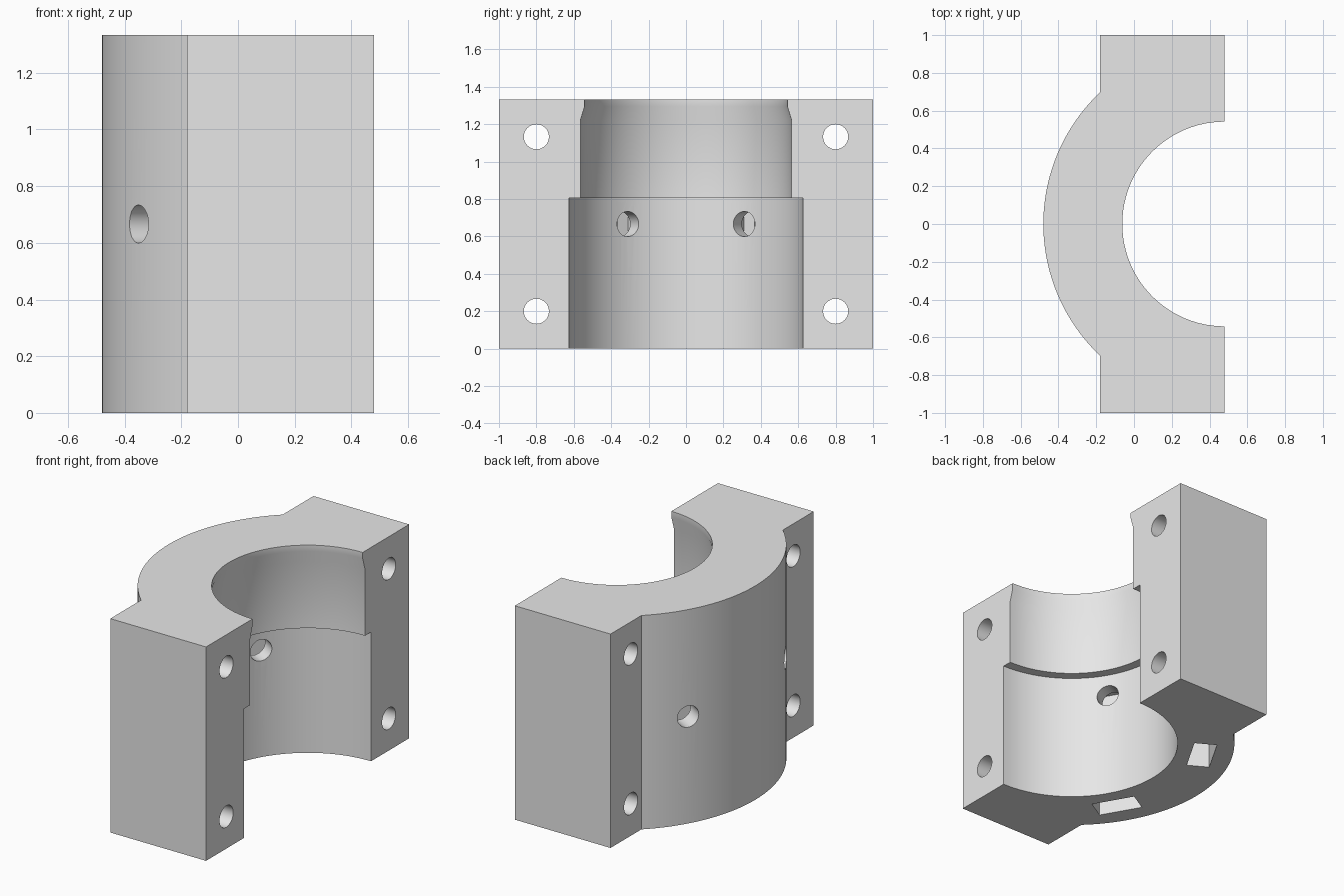
import bpy, bmesh, math
from mathutils import Matrix, Vector

cube = bpy.data.objects.get("Cube")
if cube:
    bpy.data.objects.remove(cube, do_unlink=True)

AXIS_X = 0.48      # bore axis, lying in the split plane
HEIGHT = 1.333
FLANGE_X = -0.18   # rear face of the bolt flanges
OUTER_R = 0.96
HOLE_R = 0.067
MID_Z = HEIGHT / 2

grey = bpy.data.materials.new("plain grey")
grey.use_nodes = True
grey.diffuse_color = (0.8, 0.8, 0.8, 1)
grey.node_tree.nodes["Principled BSDF"].inputs["Base Color"].default_value = (0.8, 0.8, 0.8, 1)


def make_object(name, bm):
    bmesh.ops.recalc_face_normals(bm, faces=bm.faces[:])
    mesh = bpy.data.meshes.new(name)
    bm.to_mesh(mesh)
    bm.free()
    mesh.materials.append(grey)
    obj = bpy.data.objects.new(name, mesh)
    bpy.context.collection.objects.link(obj)
    return obj


def cut(target, cutter):
    """Subtract the cutter, then discard it."""
    cutter.hide_render = True
    mod = target.modifiers.new("cut", 'BOOLEAN')
    mod.operation = 'DIFFERENCE'
    mod.solver = 'EXACT'
    mod.object = cutter
    bpy.ops.object.select_all(action='DESELECT')
    bpy.context.view_layer.objects.active = target
    target.select_set(True)
    bpy.ops.object.modifier_apply(modifier=mod.name)
    bpy.data.objects.remove(cutter, do_unlink=True)


def rod(name, center, direction, length):
    turn = Vector(direction).to_track_quat('Z', 'Y').to_matrix().to_4x4()
    bm = bmesh.new()
    bmesh.ops.create_cone(bm, cap_ends=True, segments=32, radius1=HOLE_R, radius2=HOLE_R,
                          depth=length, matrix=Matrix.Translation(center) @ turn)
    return make_object(name, bm)


# Clamp body: arched back between two square flanges
half = math.asin((AXIS_X - FLANGE_X) / OUTER_R)
sweep = math.pi / 2 - half
outline = [(AXIS_X, -1), (AXIS_X, 1), (FLANGE_X, 1)]
for i in range(49):
    a = sweep * (1 - i / 24)
    outline.append((AXIS_X - OUTER_R * math.cos(a), OUTER_R * math.sin(a)))
outline.append((FLANGE_X, -1))
bm = bmesh.new()
base = bm.faces.new([bm.verts.new((x, y, 0)) for x, y in outline])
top = bmesh.ops.extrude_face_region(bm, geom=[base])
bmesh.ops.translate(bm, vec=(0, 0, HEIGHT),
                    verts=[v for v in top["geom"] if isinstance(v, bmesh.types.BMVert)])
body = make_object("clamp_half", bm)

# Stepped bore with a tapered lip at the top
profile = [(0, -0.1), (0.625, -0.1), (0.625, 0.805), (0.565, 0.805),
           (0.565, 1.22), (0.542, 1.295), (0.542, 1.45), (0, 1.45)]
bm = bmesh.new()
verts = [bm.verts.new((AXIS_X + r, 0, z)) for r, z in profile]
edges = [bm.edges.new(pair) for pair in zip(verts, verts[1:])]
bmesh.ops.spin(bm, geom=verts + edges, cent=(AXIS_X, 0, 0), axis=(0, 0, 1),
               angle=math.tau, steps=96)
bmesh.ops.remove_doubles(bm, verts=bm.verts[:], dist=0.0005)
cut(body, make_object("bore_cutter", bm))

for side in (-1, 1):
    # Bolt holes through the flanges
    for z in (0.2, HEIGHT - 0.2):
        cut(body, rod("bolt_cutter", (0.15, side * 0.8, z), (1, 0, 0), 1))

    # Radial screw hole and its nut slot, open at the bottom
    angle = math.radians(180 - side * 30)
    ray = Vector((math.cos(angle), math.sin(angle), 0))
    axis = Vector((AXIS_X, 0, 0))
    cut(body, rod("screw_cutter", axis + ray * 0.8 + Vector((0, 0, MID_Z)), ray, 0.7))
    bm = bmesh.new()
    place = Matrix.Translation(axis + ray * 0.78 + Vector((0, 0, 0.35)))
    size = Matrix.Diagonal((0.135, 0.265, 0.9, 1))
    bmesh.ops.create_cube(bm, size=1, matrix=place @ Matrix.Rotation(angle, 4, 'Z') @ size)
    cut(body, make_object("nut_slot_cutter", bm))

bpy.ops.object.select_all(action='DESELECT')
body.select_set(True)
bpy.context.view_layer.objects.active = body
bpy.ops.object.shade_smooth_by_angle(angle=math.radians(30))
